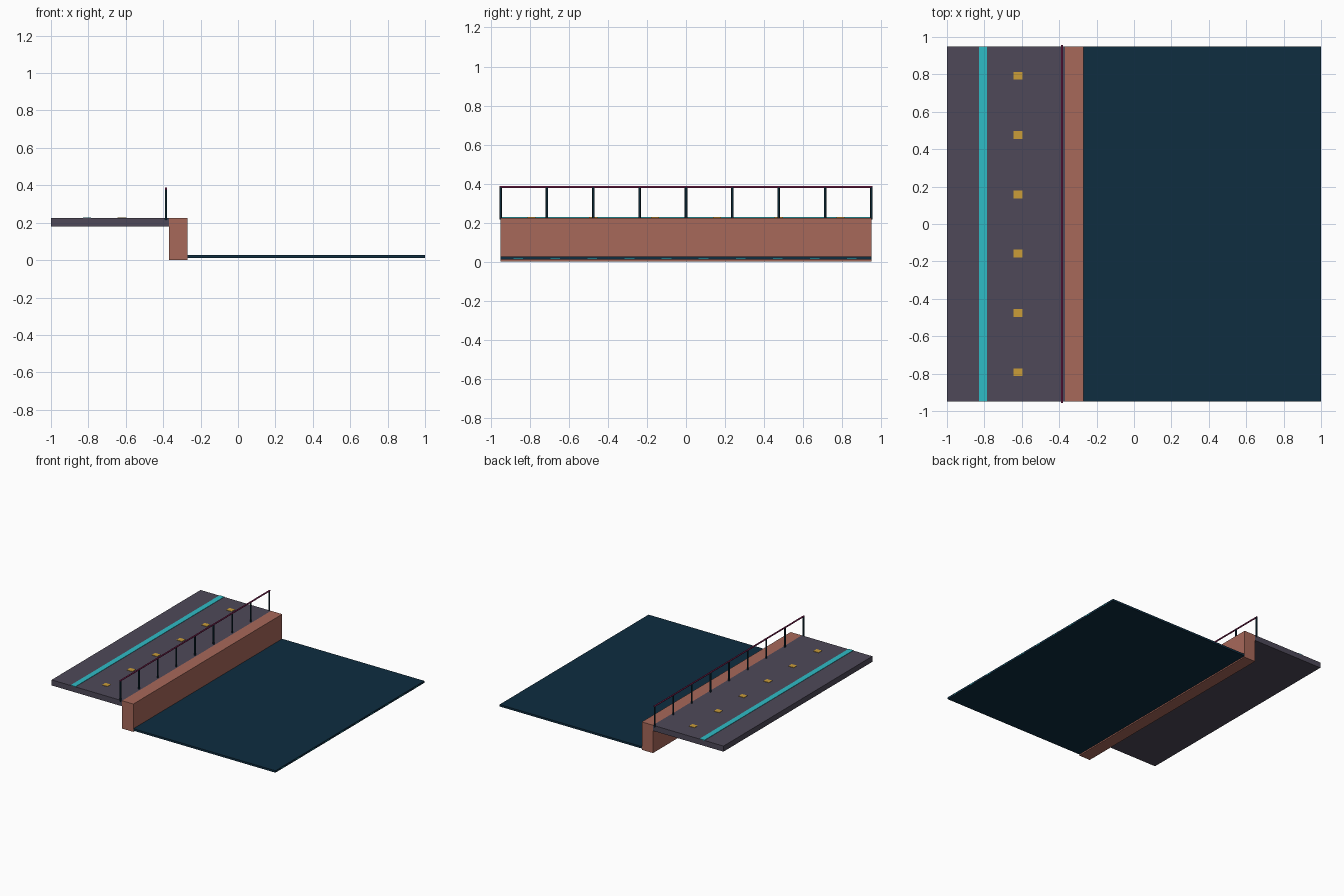
import bpy
import math

cube = bpy.data.objects.get("Cube")
if cube:
    bpy.data.objects.remove(cube, do_unlink=True)


def make_material(name, rgb):
    linear = [((c / 255 + 0.055) / 1.055) ** 2.4 for c in rgb] + [1]
    mat = bpy.data.materials.new(name)
    mat.use_nodes = True
    mat.diffuse_color = linear
    mat.node_tree.nodes["Principled BSDF"].inputs["Base Color"].default_value = linear
    return mat


paving = make_material("grey violet paving", (78, 73, 89))
brick = make_material("terracotta wall", (167, 104, 90))
water_blue = make_material("deep water blue", (14, 45, 64))
cyan = make_material("bright cyan", (47, 188, 198))
amber = make_material("amber lamp", (203, 157, 57))
crimson = make_material("crimson rail", (122, 32, 80))
navy = make_material("dark navy metal", (11, 40, 54))


def box(name, mat, x, y, z):
    """Box from (low, high) ranges along each axis."""
    ranges = (x, y, z)
    bpy.ops.mesh.primitive_cube_add(size=1, location=[(a + b) / 2 for a, b in ranges])
    obj = bpy.context.object
    obj.name = name
    obj.scale = [b - a for a, b in ranges]
    bpy.ops.object.transform_apply(location=False, rotation=False, scale=True)
    obj.data.materials.append(mat)
    return obj


def rod(name, mat, radius, length, location, rotation=(0, 0, 0)):
    bpy.ops.mesh.primitive_cylinder_add(vertices=8, radius=radius, depth=length,
                                        location=location, rotation=rotation)
    obj = bpy.context.object
    obj.name = name
    obj.data.materials.append(mat)
    bpy.ops.object.shade_smooth_by_angle(angle=math.radians(50))
    return obj


HALF = 0.95
DECK_TOP = 0.225
RAIL_X = -0.385
RAIL_Z = 0.383
span = (-HALF, HALF)

# Raised walkway, retaining wall and water
box("walkway_deck", paving, (-1, -0.37), span, (0.18, DECK_TOP))
box("retaining_wall", brick, (-0.37, -0.27), span, (0, DECK_TOP))
box("water_sheet", water_blue, (-0.27, 1), span, (0.01, 0.026))

# Painted strip and row of inset lamps on the walkway
box("cyan_strip", cyan, (-0.83, -0.787), span, (DECK_TOP - 0.002, DECK_TOP + 0.003))
for i in range(6):
    y = (i - 2.5) * 0.317
    box(f"deck_lamp_{i + 1}", amber, (-0.645, -0.597), (y - 0.021, y + 0.021),
        (DECK_TOP - 0.002, DECK_TOP + 0.003))

# Railing along the wall
for i in range(9):
    y = -HALF + i * HALF / 4
    rod(f"railing_post_{i + 1}", navy, 0.0065, RAIL_Z - DECK_TOP + 0.01,
        (RAIL_X, y, (RAIL_Z + DECK_TOP - 0.01) / 2))
rod("railing_handrail", crimson, 0.006, 2 * HALF + 0.012,
    (RAIL_X, 0, RAIL_Z), (math.pi / 2, 0, 0))

# Glints of cyan along the outer edges of the water
for i in range(10):
    y = -0.86 + i * 0.19
    box(f"side_glint_{i + 1}", cyan, (0.99, 1.0005), (y - 0.025, y + 0.025), (0.017, 0.02))
